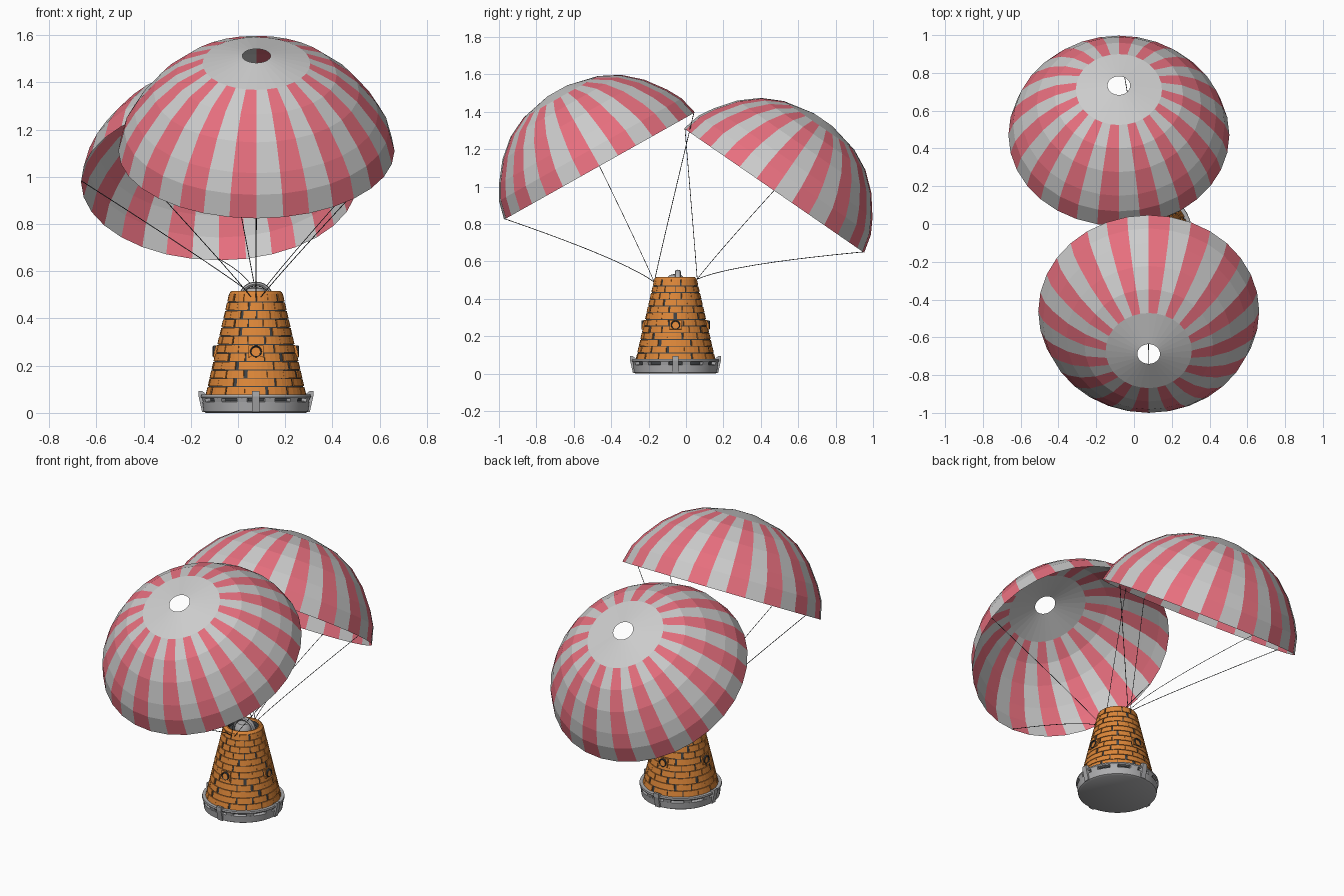
import bpy, bmesh, math, random
from mathutils import Vector, Matrix

if "Cube" in bpy.data.objects:
    bpy.data.objects.remove(bpy.data.objects["Cube"])

random.seed(4)
CX, CY = 0.076, -0.056          # capsule axis
TAU = 2 * math.pi

def mat(name, rgb):
    m = bpy.data.materials.new(name)
    m.diffuse_color = (*rgb, 1)
    m.use_nodes = True
    m.node_tree.nodes["Principled BSDF"].inputs["Base Color"].default_value = m.diffuse_color
    return m

RED = mat("red_cloth", (0.8, 0.16, 0.21))
PALE = mat("pale_cloth", (0.68, 0.68, 0.68))
ORANGE = mat("orange_tile", (0.72, 0.24, 0.04))
DARK = mat("dark_gap", (0.05, 0.055, 0.06))
METAL = mat("metal", (0.42, 0.42, 0.43))

def finish(bm, name, mats=(), matrix=Matrix(), smooth=False, fix=True):
    if fix:
        bmesh.ops.recalc_face_normals(bm, faces=bm.faces)
    me = bpy.data.meshes.new(name)
    bm.to_mesh(me)
    bm.free()
    ob = bpy.data.objects.new(name, me)
    bpy.context.collection.objects.link(ob)
    ob.matrix_world = matrix
    for m in mats:
        me.materials.append(m)
    if smooth:
        bpy.ops.object.select_all(action='DESELECT')
        ob.select_set(True)
        bpy.context.view_layer.objects.active = ob
        bpy.ops.object.shade_smooth_by_angle(angle=math.radians(35))
    return ob

def polar(r, a, z):
    return Vector((r * math.cos(a), r * math.sin(a), z))

def lathe(bm, profile, n, pick=None):
    """Revolve (r, z) points; r = 0 closes an end."""
    rings = []
    for r, z in profile:
        if r == 0:
            rings.append([bm.verts.new((0, 0, z))] * n)
        else:
            rings.append([bm.verts.new(polar(r, TAU * i / n, z)) for i in range(n)])
    for k in range(len(rings) - 1):
        for i in range(n):
            j = (i + 1) % n
            q = [rings[k][i], rings[k][j], rings[k + 1][j], rings[k + 1][i]]
            f = bm.faces.new(list(dict.fromkeys(q)))
            if pick:
                f.material_index = pick(k, i)

CAP = Matrix.Translation((CX, CY, 0))

def turned(name, profile, n, m, smooth=True):
    bm = bmesh.new()
    lathe(bm, profile, n)
    return finish(bm, name, [m], CAP, smooth)

# Canopies: striped panels, plain crown with a vent
DOME = [(.585, 0), (.56, .1), (.515, .18), (.435, .285), (.34, .368), (.228, .424), (.06, .461)]
def canopy(name, centre, tilt):
    bm = bmesh.new()
    lathe(bm, DOME, 32, lambda k, i: 1 if k < 5 and i % 2 else 0)
    M = Matrix.Translation(centre) @ Matrix.Rotation(math.radians(tilt), 4, 'X')
    finish(bm, name, [PALE, RED], M, fix=False)
    return M

front_m = canopy("front_canopy", (0.078, -0.4625, 1.11), 29.3)
back_m = canopy("back_canopy", (-0.08, 0.471, 0.9785), -34.6)

# Suspension lines: four per canopy, bowed near the capsule
def line(name, a, b, lift):
    c = a.lerp(b, 0.2) + Vector((0, 0, lift))
    cu = bpy.data.curves.new(name, 'CURVE')
    cu.dimensions = '3D'
    cu.bevel_depth = 0.0018
    cu.bevel_resolution = 0
    sp = cu.splines.new('POLY')
    sp.points.add(10)
    for i, p in enumerate(sp.points):
        t = i / 10
        p.co = (*(a * (1 - t) ** 2 + c * 2 * t * (1 - t) + b * t * t), 1)
    cu.materials.append(DARK)
    bpy.context.collection.objects.link(bpy.data.objects.new(name, cu))

for label, M, anchor, low in (("front", front_m, Vector((CX, -0.17, 0.49)), 3),
                              ("back", back_m, Vector((CX, 0.06, 0.505)), 1)):
    for i in range(4):
        a = i * math.pi / 2
        start = anchor + Vector((0.02 * math.cos(a), 0, 0))
        line(f"{label}_line_{i}", start, M @ polar(.582, a, 0.004), 0.05 if i == low else 0.015)

# Capsule body: dark core showing between tiles, with a recessed top
Z0, Z1, R0, R1 = 0.075, 0.505, 0.2135, 0.114
def rad(z):
    return R0 + (R1 - R0) * (z - Z0) / (Z1 - Z0)

turned("capsule_core", [(0, .06), (R0 - .005, .06), (R0 - .005, Z0), (R1 - .005, Z1),
                        (.085, .507), (.08, .49), (0, .49)], 48, DARK)

# Staggered tiles
bm = bmesh.new()
ROWS, COLS, SUB = 12, 14, 3
h = (Z1 - Z0) / ROWS
for row in range(ROWS):
    za, zb = Z0 + row * h + .002, Z0 + (row + 1) * h - .002
    for col in range(COLS):
        gap = .0025 / rad(za)
        off = (row % 2) * .5 + random.uniform(-.08, .08)
        a0 = TAU * (col + off) / COLS + gap
        a1 = a0 + TAU / COLS * random.uniform(.93, .97) - gap
        cols = []
        for s in range(SUB + 1):
            a = a0 + (a1 - a0) * s / SUB
            cols.append([bm.verts.new(polar(rad(z) + d, a, z))
                         for z, d in ((za, -.007), (za, 0), (zb, 0), (zb, -.007))])
        for p, q in zip(cols, cols[1:]):
            for k in range(3):
                bm.faces.new((p[k], q[k], q[k + 1], p[k + 1]))
        bm.faces.new(cols[0])
        bm.faces.new(cols[-1][::-1])
finish(bm, "wall_tiles", [ORANGE], CAP, fix=False)

# Rounded orange lip round the top
turned("top_lip", [(.113, .504), (.109, .512), (.1, .517), (.09, .515), (.084, .5)], 48, ORANGE)

# Four portholes
for i in range(4):
    M = CAP @ Matrix.Rotation(i * math.pi / 2, 4, 'Z') \
        @ Matrix.Translation((0, 0, .26)) @ Matrix.Rotation(math.pi / 2, 4, 'Y')
    bm = bmesh.new()
    lathe(bm, [(.025, .15), (.025, .179), (.022, .183), (.019, .181), (.018, .165)], 20)
    finish(bm, f"porthole_frame_{i}", [DARK], M, True)
    bm = bmesh.new()
    lathe(bm, [(.018, .166), (.014, .172), (0, .175)], 20)
    finish(bm, f"porthole_glass_{i}", [DARK], M, True)
    bm = bmesh.new()
    bmesh.ops.create_cube(bm, size=1, matrix=CAP @ Matrix.Rotation(i * math.pi / 2, 4, 'Z')
                          @ Matrix.Translation((.168, 0, .26))
                          @ Matrix.Rotation(-.228, 4, 'Y')
                          @ Matrix.Diagonal((.016, .062, .05, 1)))
    finish(bm, f"porthole_mount_{i}", [ORANGE])

# Top fitting: a grey arch over a low dome
turned("top_dome", [(.05, .49), (.046, .51), (.032, .527), (0, .535)], 24, METAL)
bm = bmesh.new()
rings = []
for i in range(13):
    t = math.pi * i / 12
    u = Vector((math.cos(t), 0, math.sin(t)))
    base = Vector((.062 * u.x, .012, .49 + .056 * u.z))
    rings.append([bm.verts.new(base + .01 * (math.cos(b) * u) + Vector((0, .016 * math.sin(b), 0)))
                  for b in [TAU * j / 8 for j in range(8)]])
for p, q in zip(rings, rings[1:]):
    for j in range(8):
        bm.faces.new((p[j], p[(j + 1) % 8], q[(j + 1) % 8], q[j]))
finish(bm, "top_arch", [METAL], CAP, True)

# Base: heat shield disc, dark recess, upper rim
turned("base_shield", [(0, 0), (.212, 0), (.222, .006), (.227, .046), (.216, .05), (.18, .05)], 48, METAL)
turned("base_recess", [(.207, .048), (.207, .07)], 48, DARK)
turned("base_rim", [(.206, .062), (.23, .062), (.234, .068), (.232, .077), (.206, .077)], 48, METAL)

# Radial blocks: (name, count, half width, start angle, outline in radius and height)
def blocks(name, count, hw, start, outline):
    bm = bmesh.new()
    for i in range(count):
        R = Matrix.Rotation(start + TAU * i / count, 4, 'Z')
        l, r = [[bm.verts.new(R @ Vector((x, s * hw, z))) for x, z in outline] for s in (-1, 1)]
        n = len(outline)
        bm.faces.new(l)
        bm.faces.new(r[::-1])
        for k in range(n):
            j = (k + 1) % n
            bm.faces.new((l[k], r[k], r[j], l[j]))
    finish(bm, name, [METAL], CAP)

blocks("base_fins", 4, .016, 0, [(.205, .004), (.228, .004), (.243, .07), (.243, .093), (.228, .093), (.205, .075)])
blocks("base_struts", 12, .022, TAU / 24, [(.204, .046), (.226, .046), (.23, .063), (.204, .063)])
